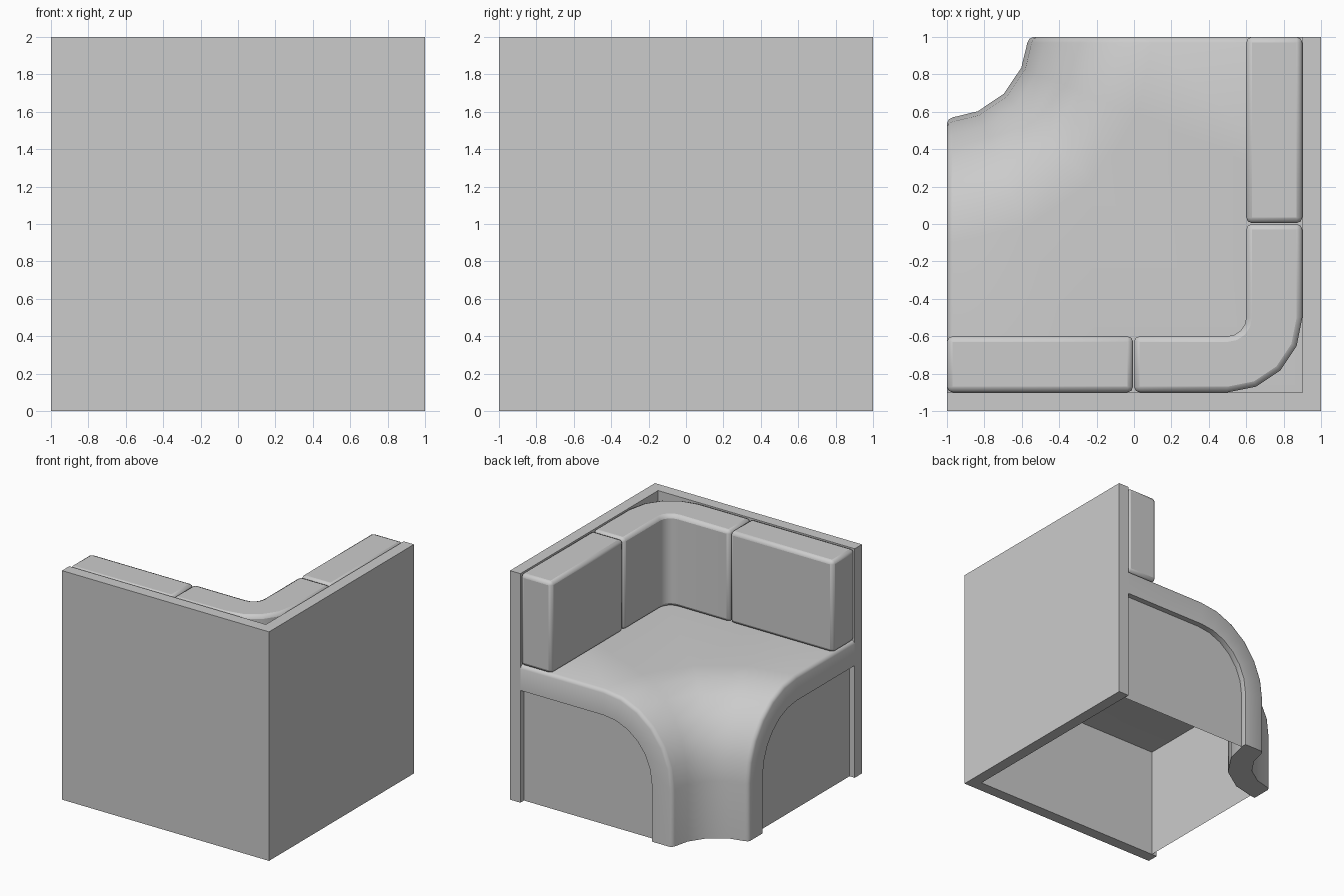
import bpy, bmesh
from math import sin, cos, pi, radians

if "Cube" in bpy.data.objects:
    bpy.data.objects.remove(bpy.data.objects["Cube"])


def finish(name, bm, bevel=0.0, angle=50):
    bmesh.ops.recalc_face_normals(bm, faces=bm.faces)
    me = bpy.data.meshes.new(name)
    bm.to_mesh(me)
    bm.free()
    ob = bpy.data.objects.new(name, me)
    bpy.context.collection.objects.link(ob)
    if bevel:
        mod = ob.modifiers.new("soft_edges", "BEVEL")
        mod.width, mod.segments = bevel, 2
        mod.limit_method, mod.angle_limit = "ANGLE", radians(50)
    bpy.ops.object.select_all(action="DESELECT")
    ob.select_set(True)
    bpy.context.view_layer.objects.active = ob
    bpy.ops.object.shade_smooth_by_angle(angle=radians(angle))
    return ob


def prism(name, outline, z0, z1, bevel=0.0):
    bm = bmesh.new()
    face = bm.faces.new([bm.verts.new((x, y, z0)) for x, y in outline])
    top = bmesh.ops.extrude_face_region(bm, geom=[face])["geom"]
    bmesh.ops.translate(bm, vec=(0, 0, z1 - z0),
                        verts=[v for v in top if isinstance(v, bmesh.types.BMVert)])
    return finish(name, bm, bevel)


def arc(cx, cy, r, a0, a1, n=4):
    return [(cx + r * cos(radians(a0 + (a1 - a0) * i / n)),
             cy + r * sin(radians(a0 + (a1 - a0) * i / n))) for i in range(n + 1)]


def swap(p):
    # mirror across the diagonal of the corner
    return (-p[1], -p[0]) + tuple(p[2:])


# L-shaped back wall
prism("back_wall", [(-1, -1), (1, -1), (1, 1), (0.9, 1), (0.9, -0.9), (-1, -0.9)], 0, 2)

# Straight back cushions and the curved one between them
side = [(0.6, 0.005), (0.9, 0.005), (0.9, 1), (0.6, 1)]
prism("right_back_cushion", side, 1.2, 2.0, 0.03)
prism("front_back_cushion", [swap(p) for p in side], 1.2, 2.0, 0.03)
corner = ([(0, -0.9)] + arc(0.5, -0.5, 0.4, -90, 0) + [(0.9, 0), (0.6, 0)]
          + arc(0.5, -0.5, 0.1, 0, -90) + [(0, -0.6)])
prism("corner_back_cushion", corner, 1.2, 2.0, 0.03)


# Seat profile: distance from the inner corner, height
def profile(r, top, n=6):
    curve = [(1.1 - (1.1 - r) * cos(pi / 2 * i / n), 0.5 + (top - 0.5) * sin(pi / 2 * i / n))
             for i in range(n + 1)]
    return [(r, 0)] + curve + [(1.9, top)]


inner = profile(0.63, 0.98)


def ring(theta, shift=0.0, inset=0.0):
    c, s = cos(theta), sin(theta)
    pts = profile(0.43 + inset, 1.2 - inset) + inner[::-1]
    out = []
    for r, z in pts:
        if r > 1.8:
            r = 1.9 / max(c, s)
        out.append((-1 + r * c, 1 - r * s - shift, z))
    return out


# Upholstered seat shell swept around the inner corner, with soft rims
ends = [ring(0, 0, 0.03), ring(0, 0.01, 0.01), ring(0, 0.03)]
rings = (ends + [ring(pi / 8 * i) for i in (1, 2, 3)]
         + [[swap(p) for p in e] for e in reversed(ends)])
bm = bmesh.new()
loops = [[bm.verts.new(p) for p in rg] for rg in rings]
for a, b in zip(loops, loops[1:]):
    for i in range(len(a)):
        j = (i + 1) % len(a)
        bm.faces.new((a[i], a[j], b[j], b[i]))
n = len(inner)
for lp in (loops[0], loops[-1]):
    for i in range(n - 1):
        bm.faces.new((lp[i], lp[i + 1], lp[2 * n - 2 - i], lp[2 * n - 1 - i]))
finish("seat", bm)

# Thin panels closing the two open sides under the seat
panel = [(-1 + r, 0.95, z) for r, z in inner] + [(0.9, 0.95, 0)]
for name, pts in (("back_side_panel", panel), ("left_side_panel", [swap(p) for p in panel])):
    bm = bmesh.new()
    bm.faces.new([bm.verts.new(p) for p in pts])
    finish(name, bm)
